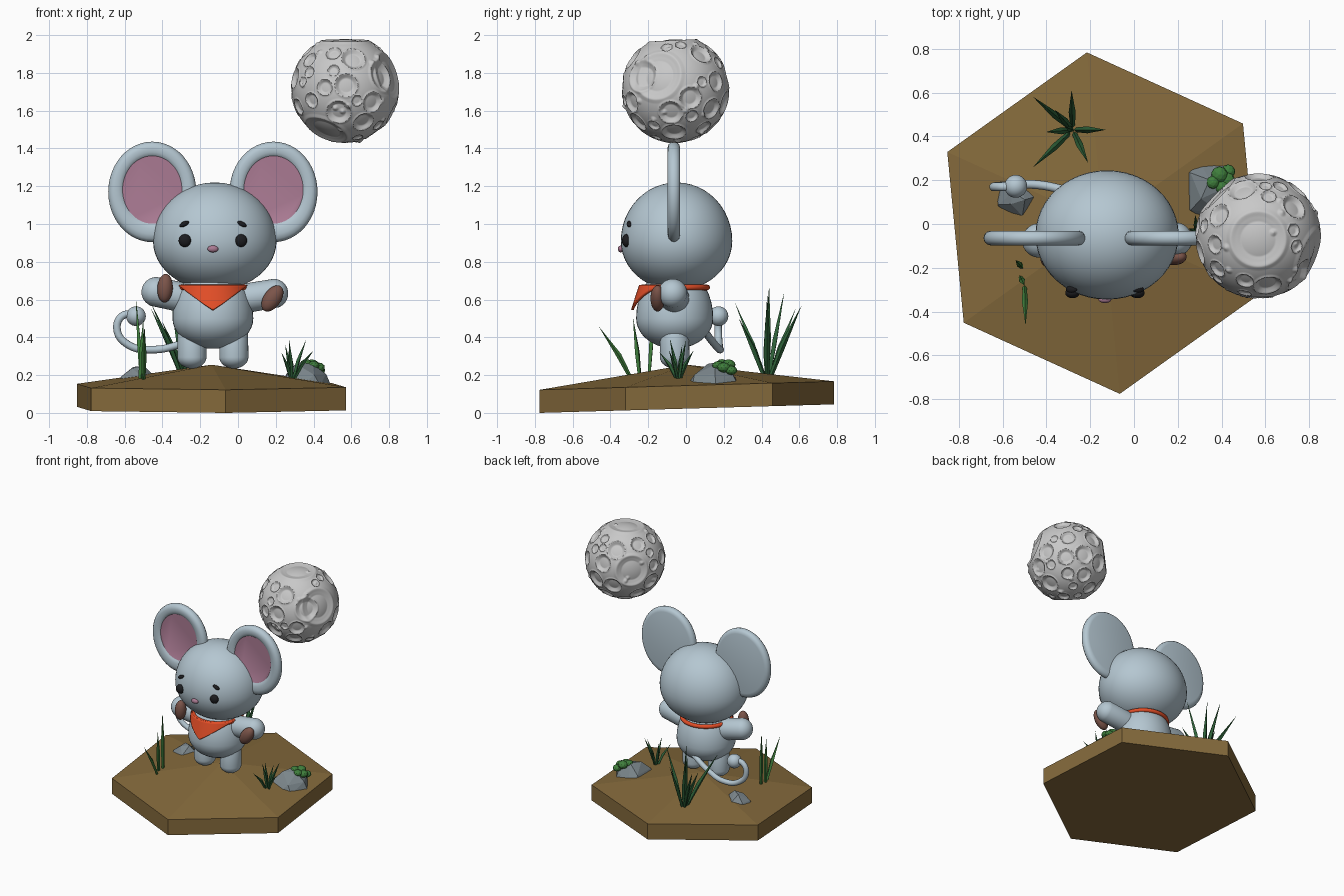
import bpy, bmesh, math, random
from mathutils import Vector, Matrix

if "Cube" in bpy.data.objects:
    bpy.data.objects.remove(bpy.data.objects["Cube"], do_unlink=True)


def material(name, *rgb):
    m = bpy.data.materials.new(name)
    m.use_nodes = True
    m.diffuse_color = (*rgb, 1)
    m.node_tree.nodes["Principled BSDF"].inputs["Base Color"].default_value = (*rgb, 1)
    return m


EARTH = material("earth_brown", .235, .145, .045)
FUR = material("pale_blue_fur", .46, .57, .64)
PINK = material("dusty_pink", .40, .195, .29)
RED = material("scarf_red", .76, .075, .02)
PAD = material("paw_brown", .2, .09, .068)
BLACK = material("black", .012, .012, .014)
MOON = material("moon_grey", .58, .58, .58)
STONE = material("stone_grey", .2, .24, .26)
LEAF = material("leaf_green", .05, .21, .045)
GRASS = material("dark_grass_green", .027, .12, .04)


def finish(name, bm, mats, smooth=True):
    """Turn a bmesh into a named object with its materials."""
    bmesh.ops.recalc_face_normals(bm, faces=bm.faces)
    me = bpy.data.meshes.new(name)
    bm.to_mesh(me)
    bm.free()
    for m in mats:
        me.materials.append(m)
    if smooth:
        me.shade_smooth()
        me.set_sharp_from_angle(angle=math.radians(45))
    ob = bpy.data.objects.new(name, me)
    bpy.context.collection.objects.link(ob)
    return ob


def blob(name, mat, loc, rx, ry, up, down=None, stretch=0, rot=None, segs=32):
    """Ellipsoid with separate upper and lower heights, stretched at its equator."""
    down = down or up
    bm = bmesh.new()
    bmesh.ops.create_uvsphere(bm, u_segments=segs, v_segments=segs // 2, radius=1)
    for v in bm.verts:
        top = v.co.z > 1e-4
        v.co = (v.co.x * rx, v.co.y * ry, v.co.z * (up if top else down) + (stretch if top else 0))
    turn = rot.to_matrix().to_4x4() if rot else Matrix()
    bm.transform(Matrix.Translation(loc) @ turn)
    return finish(name, bm, [mat])


def tilt_y(angle):
    return Matrix.Rotation(angle, 3, "Y").to_quaternion()


def capsule(name, mat, a, b, r):
    d = Vector(b) - Vector(a)
    return blob(name, mat, a, r, r, r, stretch=d.length, rot=d.to_track_quat("Z", "Y"))


def tube(name, mat, pts, depth, radii=None, kind="POLY", res=0):
    """Bevelled curve through the points."""
    cu = bpy.data.curves.new(name, "CURVE")
    cu.dimensions = "3D"
    cu.bevel_depth, cu.bevel_resolution, cu.use_fill_caps = depth, res, True
    sp = cu.splines.new(kind)
    if kind == "BEZIER":
        sp.bezier_points.add(len(pts) - 1)
        for p, co in zip(sp.bezier_points, pts):
            p.co, p.handle_left_type, p.handle_right_type = co, "AUTO", "AUTO"
    else:
        sp.points.add(len(pts) - 1)
        for p, co, r in zip(sp.points, pts, radii):
            p.co, p.radius = (*co, 1), r
        sp.use_smooth = False
    cu.materials.append(mat)
    ob = bpy.data.objects.new(name, cu)
    bpy.context.collection.objects.link(ob)


# Hexagonal ground slab with a low peak, slightly tipped
bm = bmesh.new()
ring = [(-.14 + .783 * math.cos(a), .004 + .783 * math.sin(a))
        for a in (math.radians(95.5 + 60 * i) for i in range(6))]
low = [bm.verts.new((x, y, .029 * (y + .775))) for x, y in ring]
high = [bm.verts.new((x, y, .122 + .029 * (y + .775))) for x, y in ring]
peak = bm.verts.new((-.14, .004, .255))
bm.faces.new(low)
for i in range(6):
    j = (i + 1) % 6
    bm.faces.new((low[i], low[j], high[j], high[i]))
    bm.faces.new((high[i], high[j], peak))
finish("ground", bm, [EARTH], smooth=False)

# Head and body
MID = -.133
blob("head", FUR, (-.123, -.05, .91), .327, .295, .31, .262, segs=48)
blob("body", FUR, (MID, -.06, .5), .214, .204, .277, .16, segs=40)
blob("nose", PINK, (MID, -.345, .868), .029, .016, .018)

# Paired ears, eyes, brows and legs
EAR_PROFILE = [(.86, .033), (.94, .028), (.985, .015), (1, 0), (.985, -.015),
               (.94, -.028), (.86, -.034), (.76, -.032), (.69, -.026), (.675, -.022)]
for s, side in ((-1, "right"), (1, "left")):
    bm = bmesh.new()
    loops = [[bm.verts.new((MID + s * .321 + .233 * k * math.cos(t), -.064 + y,
                            1.17 + .266 * k * math.sin(t) + (1 - k) * .035))
              for t in (2 * math.pi * i / 48 for i in range(48))] for k, y in EAR_PROFILE]
    for a, b in zip(loops, loops[1:]):
        for i in range(48):
            bm.faces.new((a[i - 1], a[i], b[i], b[i - 1]))
    bm.faces.new(loops[0])
    bm.faces.new(loops[-1]).material_index = 1
    finish(side + "_ear", bm, [FUR, PINK])
    blob(side + "_eye", BLACK, (MID + s * .148, -.315, .912), .033, .024, .034)
    blob(side + "_brow", BLACK, (MID + s * .152, -.298, 1.0), .028, .016, .013,
         rot=tilt_y(s * .45))
    blob(side + "_leg", FUR, (MID + s * .111, -.06, .295), .077, .078, .06, .06, stretch=.11)

# Arms with paw pads
capsule("right_arm", FUR, (-.29, -.06, .61), (-.432, -.075, .64), .079)
blob("right_paw", PAD, (-.386, -.16, .66), .041, .04, .076, rot=tilt_y(.06))
capsule("left_arm", FUR, (.03, -.06, .605), (.188, -.07, .632), .078)
blob("left_paw", PAD, (.182, -.15, .606), .046, .038, .078, rot=tilt_y(.6))

# Tail with a ball at the tip
tube("tail", FUR, [(-.13, .1, .43), (-.3, .15, .365), (-.45, .18, .335), (-.58, .175, .36),
                   (-.64, .17, .44), (-.61, .17, .515), (-.54, .17, .515)], .02,
     kind="BEZIER", res=4)
blob("tail_ball", FUR, (-.54, .172, .512), .052, .052, .052)

# Neck scarf: band and curved triangular bib
bm = bmesh.new()
grid = []
for j in range(13):
    v = j / 12
    r = .182 + .042 * v
    span = math.asin(.18 * max(1 - v, .01) ** .9 / r)
    grid.append([bm.verts.new((MID + r * math.sin(span * (i / 8 - 1)),
                               -.06 - r * math.cos(span * (i / 8 - 1)), .675 - .13 * v))
                 for i in range(17)])
for a, b in zip(grid, grid[1:]):
    for i in range(16):
        bm.faces.new((a[i], a[i + 1], b[i + 1], b[i]))
bib = finish("scarf_bib", bm, [RED])
mod = bib.modifiers.new("thickness", "SOLIDIFY")
mod.thickness, mod.offset = .014, 0
bpy.ops.mesh.primitive_torus_add(location=(MID, -.06, .664), major_radius=.172, minor_radius=.015,
                                 major_segments=48, minor_segments=12)
band = bpy.context.object
band.name = "scarf_band"
band.data.materials.append(RED)
band.data.shade_smooth()

# Cratered moon
rng = random.Random(4)


def direction():
    return Vector([rng.gauss(0, 1) for _ in range(3)]).normalized()


craters = [(Vector(d).normalized(), r) for d, r in (
    ((.9, -.36, .27), .46), ((-.38, -.4, -.83), .42), ((0, -.05, 1), .45),
    ((.7, -.63, .25), .3), ((-.7, .7, .1), .4))]
for size, tries in ((.21, 120), (.16, 200), (.11, 300)):
    for _ in range(tries):
        d, r = direction(), size * rng.uniform(.85, 1.1)
        if all(d.angle(c) > (r + q) * 1.08 for c, q in craters) and len(craters) < 75:
            craters.append((d, r))
bumps = [direction() for _ in range(28)]
bm = bmesh.new()
bmesh.ops.create_icosphere(bm, subdivisions=7, radius=1)
for v in bm.verts:
    n = v.co.normalized()
    h = .283
    for c, r in craters:
        if n.dot(c) > 1 - r * r:
            d = n.angle(c, 0) / r
            if d < 1:
                h -= min(.02, .085 * r) * min(1, (1 - d) * 3.2)
            h += .004 * max(0, 1 - abs(d - 1.03) / .16)
    for c in bumps:
        if n.dot(c) > .997:
            h += .011 * max(0, 1 - n.angle(c, 0) / .07)
    v.co = n * h
bm.transform(Matrix.Translation((.567, -.056, 1.715)))
finish("moon", bm, [MOON])


# Faceted rocks
def rock(name, x, y, z, rx, ry, height, seed):
    rnd = random.Random(seed)
    bm = bmesh.new()
    for count, k, h in ((7, 1, 0), (5, .82, .5), (3, .35, 1)):
        for i in range(count):
            a = 2 * math.pi * (i + rnd.uniform(-.25, .25)) / count
            bm.verts.new((x + rx * k * math.cos(a), y + ry * k * math.sin(a),
                          z + height * h * rnd.uniform(.85, 1)))
    bmesh.ops.convex_hull(bm, input=bm.verts)
    finish(name, bm, [STONE], smooth=False)


rock("small_rock", -.535, .115, .15, .107, .1, .1, 2)
rock("large_rock", .345, .15, .145, .148, .147, .13, 5)

# Moss clumps on the large rock
for i, (x, y, z, r) in enumerate(((.36, .19, .262, .03), (.39, .225, .255, .038),
                                  (.425, .2, .24, .036), (.4, .17, .25, .032), (.43, .24, .225, .032))):
    bm = bmesh.new()
    bmesh.ops.create_icosphere(bm, subdivisions=2, radius=r)
    bm.transform(Matrix.Translation((x, y, z)) @ Matrix.Diagonal((1, 1, .75, 1)))
    finish(f"moss_{i + 1}", bm, [LEAF], smooth=False)


# Grass: tapered blades fanning out from a root
def tuft(name, mat, root, tips, width):
    root = Vector(root)
    for i, tip in enumerate(tips):
        tip = Vector(tip)
        foot = root + Vector((tip.x - root.x, tip.y - root.y, 0)) * .08
        knee = foot.lerp(tip, .4) + Vector((0, 0, .02))
        tube(f"{name}_blade_{i + 1}", mat, [foot, knee, tip], width, [.65, 1, .02])


tuft("back_grass", GRASS, (-.28, .43, .18),
     [(-.285, .61, .565), (-.46, .58, .55), (-.46, .26, .58), (-.21, .28, .5), (-.13, .43, .62),
      (-.31, .44, .67), (-.36, .52, .64), (-.4, .42, .48)], .016)
tuft("small_grass", GRASS, (.285, -.04, .17),
     [(.27, -.085, .39), (.36, 0, .385), (.4, -.09, .33), (.23, -.14, .32),
      (.28, .04, .33), (.25, -.02, .36)], .011)
for i, (root, tip) in enumerate((((-.51, -.2, .17), (-.54, -.165, .6)),
                                 ((-.52, -.24, .17), (-.5, -.28, .5)),
                                 ((-.5, -.27, .17), (-.495, -.46, .455)))):
    tuft(f"front_grass_{i + 1}", LEAF, root, [tip], .014)
